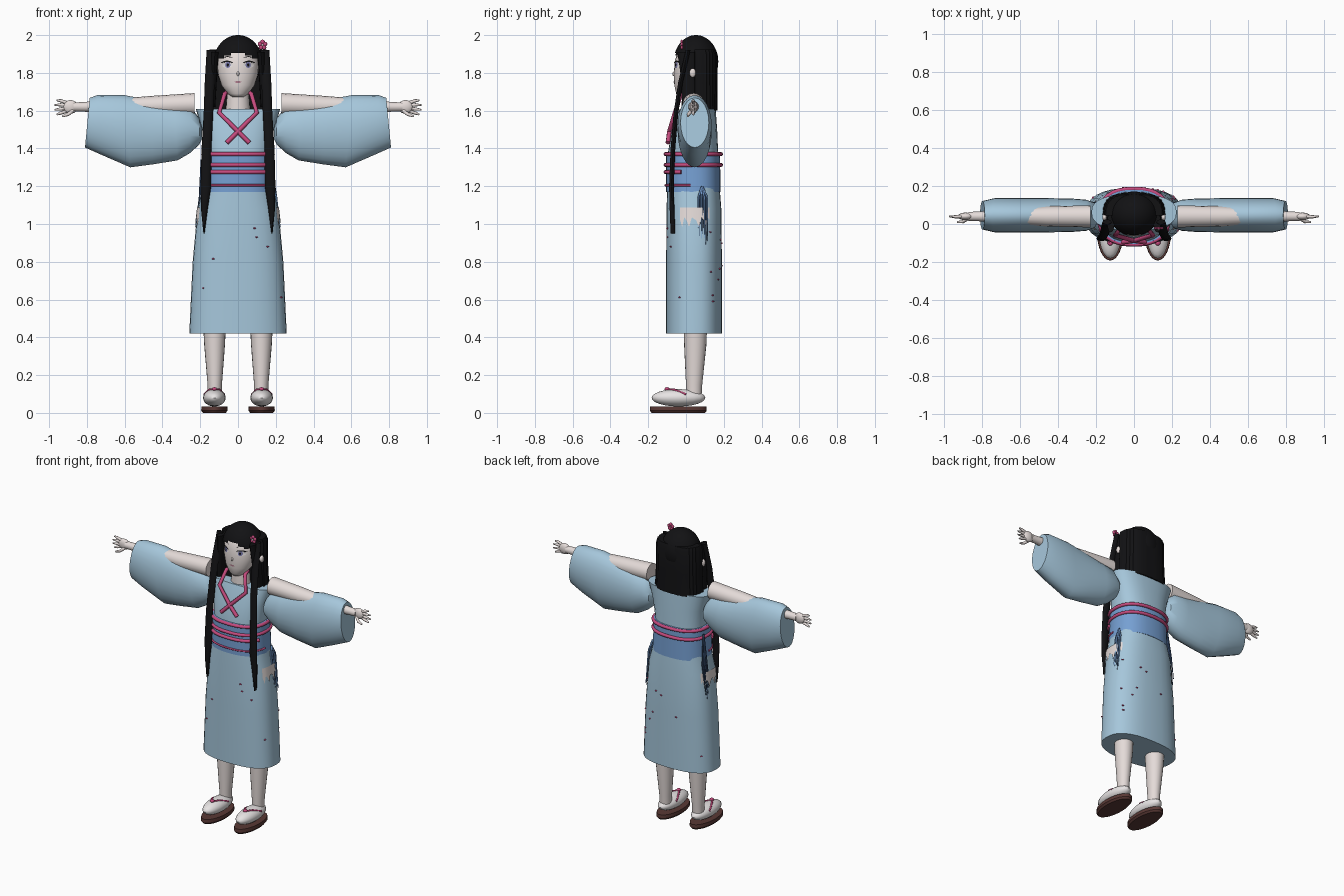
import bpy, bmesh, math, random
from mathutils import Matrix, Vector

cube = bpy.data.objects.get("Cube")
if cube:
    bpy.data.objects.remove(cube)
random.seed(4)


def material(name, *rgb):
    m = bpy.data.materials.new(name)
    m.use_nodes = True
    m.diffuse_color = (*rgb, 1)
    bsdf = m.node_tree.nodes["Principled BSDF"]
    bsdf.inputs["Base Color"].default_value = (*rgb, 1)
    bsdf.inputs["Roughness"].default_value = 0.8
    return m


BLUE = material("pale blue cloth", .38, .57, .71)
SASH = material("mid blue cloth", .18, .35, .65)
NAVY = material("dark blue tassel", .03, .06, .13)
SKIN = material("pale skin", .78, .71, .69)
HAIR = material("black hair", .006, .006, .007)
PINK = material("rose cord", .56, .07, .21)
SOLE = material("brown sole", .1, .04, .035)
WHITE = material("white", .86, .83, .83)
IRIS = material("violet iris", .2, .2, .42)
LIP = material("mauve lip", .42, .2, .26)


def finish(name, bm, mat, angle=40):
    bmesh.ops.recalc_face_normals(bm, faces=bm.faces)
    me = bpy.data.meshes.new(name)
    bm.to_mesh(me)
    bm.free()
    me.materials.append(mat)
    me.shade_smooth()
    me.set_sharp_from_angle(angle=math.radians(angle))
    ob = bpy.data.objects.new(name, me)
    bpy.context.collection.objects.link(ob)
    return ob


def loft(name, rings, mat, closed=True, cap=True, angle=40):
    bm = bmesh.new()
    rows = [[bm.verts.new(p) for p in r] for r in rings]
    n = len(rows[0])
    for a, b in zip(rows, rows[1:]):
        for i in range(n if closed else n - 1):
            j = (i + 1) % n
            bm.faces.new((a[i], a[j], b[j], b[i]))
    if cap and closed:
        bm.faces.new(rows[0])
        bm.faces.new(rows[-1])
    return finish(name, bm, mat, angle)


def ball(name, centre, size, mat, turn=None):
    bm = bmesh.new()
    m = Matrix.Translation(centre) @ (turn or Matrix()) @ Matrix.Diagonal((*size, 1))
    bmesh.ops.create_uvsphere(bm, u_segments=20, v_segments=12, radius=1, matrix=m)
    return finish(name, bm, mat)


def tube(name, points, radius, mat, cyclic=False, radii=None):
    cu = bpy.data.curves.new(name, "CURVE")
    cu.dimensions = "3D"
    cu.bevel_depth = radius
    cu.bevel_resolution = 2
    cu.use_fill_caps = True
    sp = cu.splines.new("POLY")
    sp.points.add(len(points) - 1)
    for i, p in enumerate(points):
        sp.points[i].co = (*p, 1)
        sp.points[i].radius = radii[i] if radii else 1
    sp.use_cyclic_u = cyclic
    cu.materials.append(mat)
    ob = bpy.data.objects.new(name, cu)
    bpy.context.collection.objects.link(ob)


def oval(t, rx, y0, y1, z, cx=0, p=2.0):
    c, s = math.cos(t), math.sin(t)
    x = cx + rx * math.copysign(abs(c) ** (2 / p), c)
    y = (y0 + y1) / 2 + (y1 - y0) / 2 * math.copysign(abs(s) ** (2 / p), s)
    return Vector((x, y, z))


def ring(rx, y0, y1, z, cx=0, p=2.0, n=32):
    return [oval(i * math.tau / n, rx, y0, y1, z, cx, p) for i in range(n)]


def section(profile, z):
    """Interpolate a (z, rx, y0, y1) profile at height z."""
    for a, b in zip(profile, profile[1:]):
        if a[0] <= z <= b[0]:
            f = (z - a[0]) / (b[0] - a[0])
            return [a[k] + f * (b[k] - a[k]) for k in (1, 2, 3)]


# Robe body and sash
ROBE = [(.42, .258, -.105, .19), (.8, .24, -.105, .19), (1.08, .214, -.103, .187),
        (1.17, .19, -.1, .18), (1.38, .17, -.095, .17), (1.5, .19, -.075, .165),
        (1.61, .224, -.033, .157)]
loft("robe", [ring(r, a, b, z, p=2.5) for z, r, a, b in ROBE], BLUE)
loft("sash", [ring(.19, -.105, .183, 1.17, p=2.4), ring(.18, -.105, .18, 1.38, p=2.4)], SASH)

# Sash cords: two full loops and two front arcs
for z in (1.37, 1.313):
    tube("sash_cord", ring(.184, -.108, .185, z, p=2.4), .011, PINK, True)
for z, lo, hi, r in ((1.275, 1.12, 1.88, .011), (1.205, 1.02, 1.98, .006)):
    arc = [oval(math.pi * (lo + (hi - lo) * i / 20), .188, -.108, .184, z, p=2.4) for i in range(21)]
    tube("front_cord", arc, r, PINK)

# Petal specks on the skirt
for k in range(16):
    z, t = random.uniform(.5, 1.02), random.uniform(0, math.tau)
    p = oval(t, *section(ROBE, z), z, p=2.5)
    ball("petal_speck", p, (.007, .007, .004), PINK)

# Head and neck
HEAD = [(1.672, .03, -.04, .03), (1.69, .055, -.052, .05), (1.735, .088, -.062, .09),
        (1.8, .107, -.064, .12), (1.86, .11, -.06, .14), (1.91, .104, -.044, .14),
        (1.95, .08, -.01, .12)]
loft("head", [ring(r, a, b, z) for z, r, a, b in HEAD], SKIN, angle=70)
loft("neck", [ring(.066, -.025, .09, 1.58), ring(.055, -.02, .085, 1.72)], SKIN)


def face_plate(name, x, z, w, h, lift, mat, bend=0.0, n=18):
    """Thin oval plate laid over the front of the face."""
    def on_face(px, pz):
        r, a, b = section(HEAD, pz)
        y = (a + b) / 2 - (b - a) / 2 * math.sqrt(max(0, 1 - (px / r) ** 2))
        return (px, y - lift, pz)
    bm = bmesh.new()
    rim = []
    for i in range(n):
        c, s = math.cos(i * math.tau / n), math.sin(i * math.tau / n)
        rim.append(bm.verts.new(on_face(x + w * c, z + h * s - bend * c * c)))
    mid = bm.verts.new(on_face(x, z))
    for i in range(n):
        bm.faces.new((mid, rim[i], rim[(i + 1) % n]))
    finish(name, bm, mat)


face_plate("mouth", 0, 1.752, .018, .005, .003, LIP)
ball("nose", (0, -.064, 1.795), (.007, .008, .012), SKIN)


def blend(a, b, f):
    return a + (b - a) * f


for s in (-1, 1):
    # Face features
    face_plate("eye_white", s * .056, 1.842, .028, .016, .002, WHITE)
    face_plate("iris", s * .054, 1.842, .014, .016, .004, IRIS)
    face_plate("pupil", s * .054, 1.842, .006, .008, .006, HAIR)
    face_plate("lashes", s * .058, 1.861, .032, .004, .006, HAIR, .008)
    face_plate("eyebrow", s * .056, 1.886, .028, .0025, .004, HAIR, .007)
    ball("ear", (s * .155, .035, 1.8), (.012, .017, .024), SKIN)

    # Long front lock
    path = [(.142, .01, 1.92, .024), (.15, -.03, 1.75, .026), (.157, -.055, 1.58, .025),
            (.167, -.07, 1.4, .026), (.17, -.078, 1.2, .028), (.178, -.075, 1.08, .018),
            (.18, -.07, .95, .003)]
    loft("front_lock", [ring(w, y - .012, y + .014, z, s * x, n=10) for x, y, z, w in path], HAIR)
    loft("temple_hair", [ring(.02, -.045, .06, 1.91, s * .122, n=12),
                         ring(.018, -.03, .06, 1.8, s * .128, n=12),
                         ring(.022, -.02, .06, 1.62, s * .142, n=12)], HAIR)

    # Collar cord crossing over the chest
    tube("collar_cord", [(s * .055, .03, 1.7), (s * .07, -.025, 1.69), (s * .1, -.058, 1.59),
                         (0, -.088, 1.49), (-s * .06, -.096, 1.43)], .012, PINK)

    # Arm, palm and fingers
    arm = [(.23, 1.635, .058), (.46, 1.625, .053), (.7, 1.622, .036), (.82, 1.62, .025), (.87, 1.62, .024)]
    loft("arm", [[(s * x, .04 + r * math.cos(a), z + r * math.sin(a))
                  for a in (k * math.tau / 16 for k in range(16))] for x, z, r in arm], SKIN)
    ball("palm", (s * .887, .04, 1.62), (.04, .02, .036), SKIN)
    for k in range(4):
        u = (k - 1.5) / 1.5
        tip = .978 - .018 * abs(u)
        tube("finger", [(s * .9, .04, 1.62 + .02 * u), (s * .94, .038, 1.62 + .033 * u),
                        (s * tip, .04, 1.617 + .038 * u)], .0085, SKIN, radii=[1.1, 1, .5])
    tube("thumb", [(s * .875, .03, 1.6), (s * .9, .012, 1.58), (s * .93, .01, 1.57)], .009, SKIN,
         radii=[1.2, 1, .6])

    # Wide sleeve: each ring runs from a top point to a bottom point
    cuts = [(.19, 1.5, .19, 1.45, .03), (.205, 1.56, .205, 1.42, .065), (.25, 1.62, .255, 1.375, .082),
            (.34, 1.632, .32, 1.337, .088), (.46, 1.655, .45, 1.316, .09), (.6, 1.682, .57, 1.3, .09),
            (.745, 1.682, .72, 1.365, .09), (.785, 1.668, .81, 1.405, .075)]
    rings = []
    for xt, zt, xb, zb, half in cuts:
        row = []
        for k in range(24):
            a = k * math.tau / 24
            f = (1 - math.cos(a)) / 2
            row.append((s * blend(xt, xb, f), .046 + half * math.sin(a), blend(zt, zb, f)))
        rings.append(row)
    loft("sleeve", rings, BLUE)

    # Bare hip patch with a ragged lower edge, then the side tassel
    mid = 0 if s > 0 else math.pi
    rows = [[], []]
    for k in range(13):
        t = mid + s * blend(-.42, .5, k / 12)
        for row, z in zip(rows, (1.088, (1.02, .985, 1.035)[k % 3])):
            r, a, b = section(ROBE, z)
            row.append(oval(t, r + .005, a - .004, b + .004, z, p=2.5))
    loft("hip_patch", rows, SKIN, closed=False)
    for k in range(7):
        y, low = .065 + .008 * k, random.uniform(.87, 1.0)
        tube("tassel_strand", [(s * .192, .085, 1.2 if s > 0 else 1.34), (s * .203, y, 1.14),
                               (s * .224, y, low)], .005, NAVY if k % 2 or s < 0 else SASH,
             radii=[1.2, 1, .4])

    # Leg, slipper foot, sole and sandal strap
    loft("leg", [ring(.036, .002, .082, .08, s * .123, n=20), ring(.038, .0, .086, .15, s * .123, n=20),
                 ring(.055, -.01, .108, .36, s * .124, n=20), ring(.062, -.012, .113, .5, s * .124, n=20)], SKIN)
    ball("foot", (s * .125, -.04, .08), (.06, .142, .046), WHITE)
    loft("sole", [ring(.06, -.182, .1, 0, s * .125), ring(.07, -.192, .11, .012, s * .125),
                  ring(.068, -.19, .108, .035, s * .125)], SOLE)
    for d in (-1, 1):
        tube("strap", [(s * .125, -.105, .122), (s * .125 + d * .028, -.06, .122),
                       (s * .125 + d * .052, .0, .098)], .006, PINK)
    ball("strap_knot", (s * .125, -.1, .126), (.014, .014, .01), PINK)

# Hair cap, opened over the face
bm = bmesh.new()
shape = Matrix.Translation((0, .053, 1.86)) @ Matrix.Diagonal((.128, .118, .14, 1))
bmesh.ops.create_uvsphere(bm, u_segments=40, v_segments=28, radius=1, matrix=shape)
gone = []
for f in bm.faces:
    c = f.calc_center_median()
    if c.y < .02 and c.z < 1.905 - 3.5 * c.x * c.x:
        gone.append(f)
bmesh.ops.delete(bm, geom=gone, context="FACES")
finish("hair_cap", bm, HAIR, 80)

# Straight back hair with fluted strands
rings = []
for z, rx, back in ((1.925, .15, .158), (1.9, .157, .166), (1.75, .158, .166), (1.6, .166, .168)):
    row = ring(rx, -.07, back, z, p=2.8, n=64)
    for i, p in enumerate(row):
        if i % 2:
            p.x *= .98
            p.y -= .003
        p.y = max(p.y, .045)
    rings.append(row)
loft("back_hair", rings, HAIR)

# Hair flower
for k in range(5):
    a = k * math.tau / 5 + .3
    ball("flower_petal", (.13 + .014 * math.cos(a), -.022, 1.948 + .016 * math.sin(a)), (.012, .007, .012), PINK)
ball("flower_heart", (.13, -.029, 1.948), (.006, .005, .006), WHITE)
